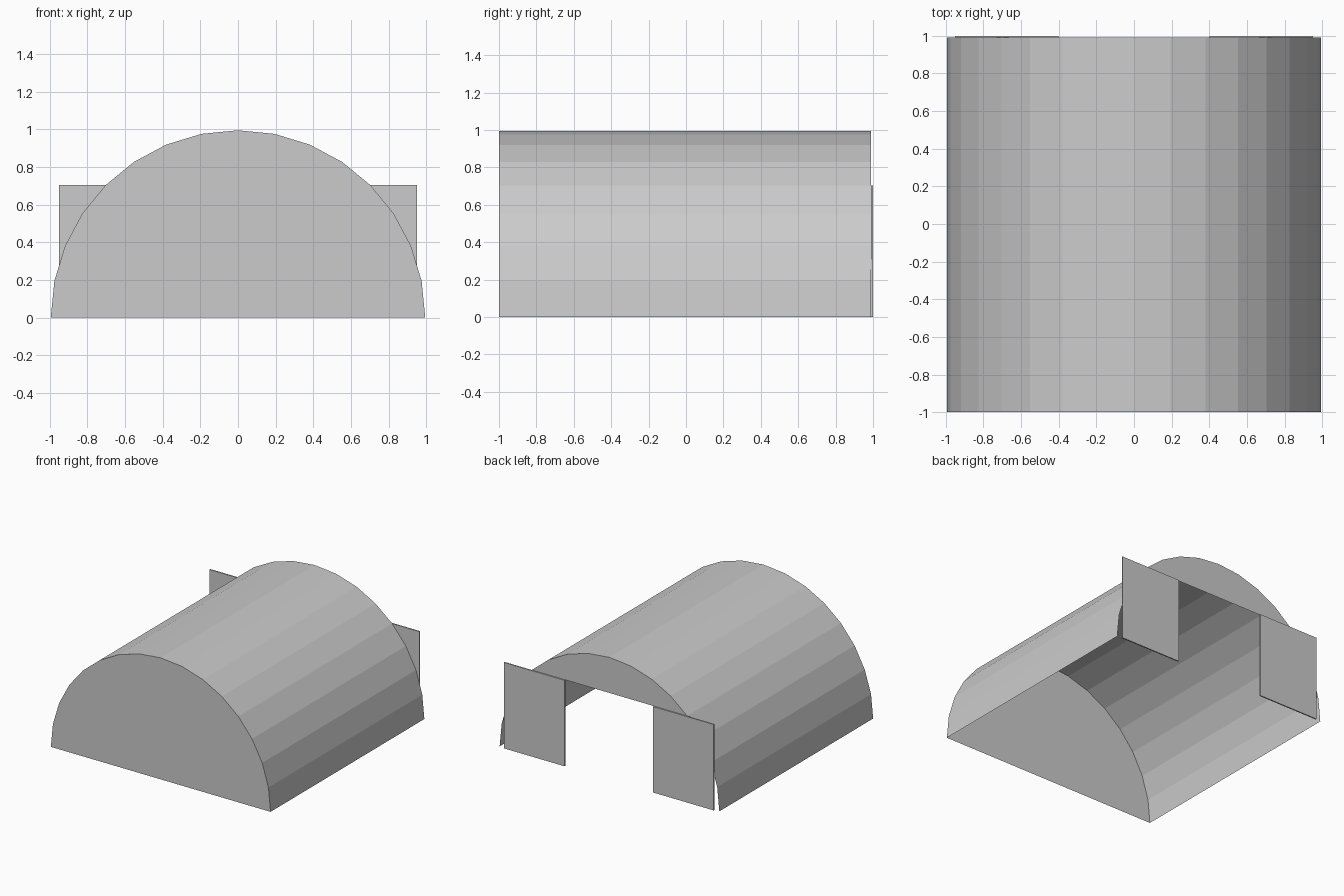
import bpy, bmesh, math

if "Cube" in bpy.data.objects:
    bpy.data.objects.remove(bpy.data.objects["Cube"])

R = 0.995          # arch radius
Y0, Y1 = -1.0, 0.99
N = 16             # facets on the half circle

gray = bpy.data.materials.new("plain gray")
gray.diffuse_color = (0.6, 0.6, 0.6, 1)
gray.use_nodes = True
gray.node_tree.nodes["Principled BSDF"].inputs["Base Color"].default_value = gray.diffuse_color


def arc(first, last, y):
    """Points on the arch between two facet numbers."""
    return [(R * math.cos(math.pi * i / N), y, R * math.sin(math.pi * i / N))
            for i in range(first, last + 1)]


def make(name, faces):
    bm = bmesh.new()
    for pts in faces:
        bm.faces.new([bm.verts.new(p) for p in pts])
    bmesh.ops.remove_doubles(bm, verts=bm.verts, dist=1e-5)
    mesh = bpy.data.meshes.new(name)
    bm.to_mesh(mesh)
    bm.free()
    mesh.materials.append(gray)
    obj = bpy.data.objects.new(name, mesh)
    bpy.context.collection.objects.link(obj)
    return obj


# Arched roof: open half tube
a, b = arc(0, N, Y0), arc(0, N, Y1)
make("arched_roof", [(a[i], b[i], b[i + 1], a[i + 1]) for i in range(N)])

# Closed front wall, and the back wall above the doorway
make("front_wall", [arc(0, N, Y0)])
make("back_wall_top", [arc(N // 4, N - N // 4, Y1)[::-1]])

# Sliding doors, standing open at the back
door_h = R * math.sin(math.pi / 4)
for side, name in ((-1, "left_door"), (1, "right_door")):
    bpy.ops.mesh.primitive_cube_add(size=1, location=(side * 0.675, 0.995, door_h / 2))
    door = bpy.context.object
    door.name = name
    door.scale = (0.55, 0.01, door_h)
    bpy.ops.object.transform_apply(location=False, rotation=False, scale=True)
    door.data.materials.append(gray)
